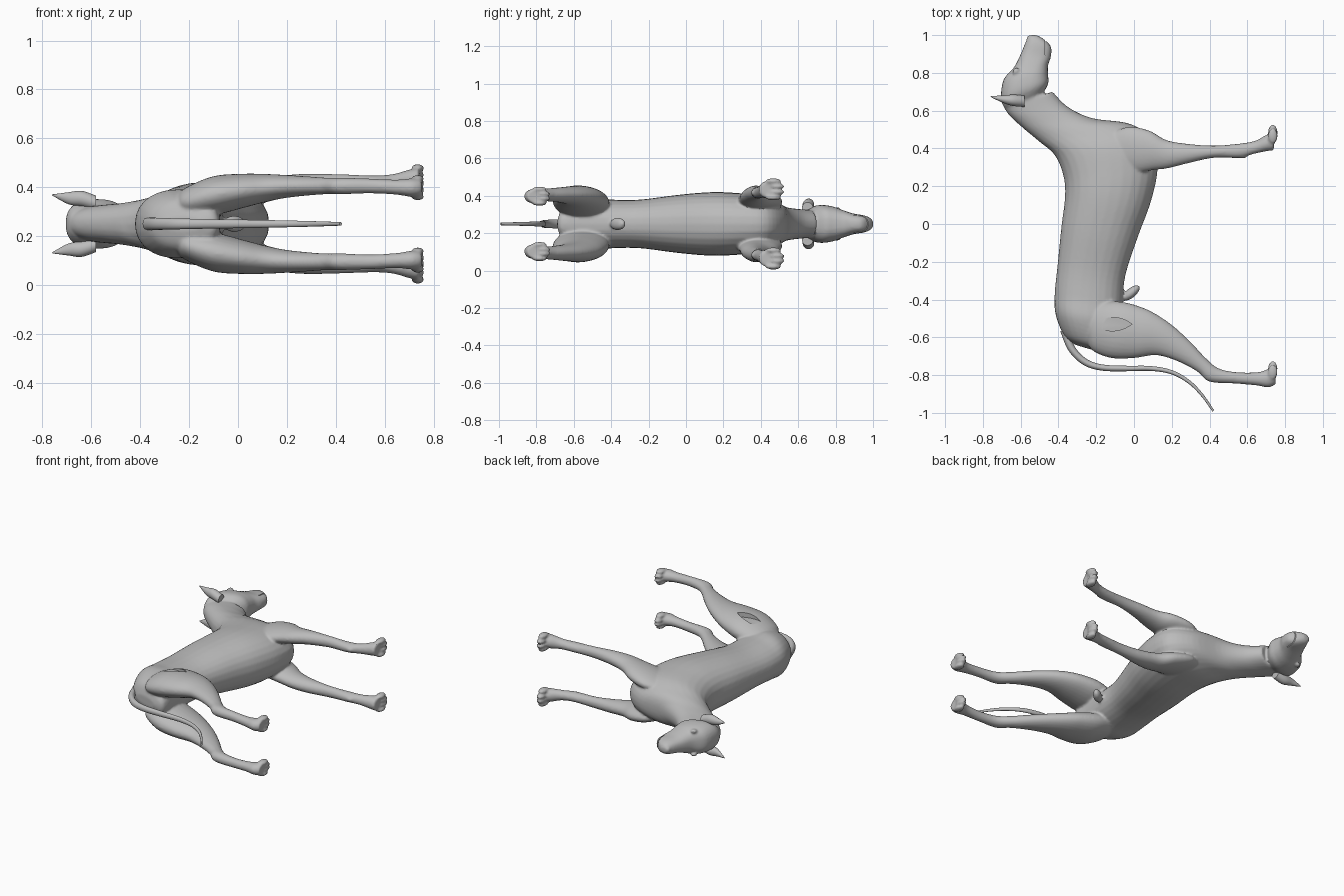
import bpy
import bmesh
import math
from mathutils import Matrix, Vector

MID = 0.25          # height of the animal's plane of symmetry as it lies on its side
SIDES = (1, -1)

default_cube = bpy.data.objects.get("Cube")
if default_cube:
    bpy.data.objects.remove(default_cube, do_unlink=True)

coat = bpy.data.materials.new("grey_coat")
coat.use_nodes = True
grey = (0.5, 0.5, 0.5, 1)
coat.diffuse_color = grey
coat.node_tree.nodes["Principled BSDF"].inputs["Base Color"].default_value = grey


def spline(a, b, c, d, t):
    """Smooth interpolation between vectors b and c."""
    return 0.5 * (2 * b + (c - a) * t + (2 * a - 5 * b + 4 * c - d) * t * t
                  + (3 * b - a - 3 * c + d) * t ** 3)


def loft(bm, sections, side=1, steps=5, sides=28, power=1.0):
    """Skin oval rings; a section is (edge x, y, other edge x, y, sideways offset, half width)."""
    keys = [Vector(s) for s in sections]
    keys = [keys[0]] + keys + [keys[-1]]
    rows = []
    for i in range(1, len(keys) - 2):
        rows += [spline(*keys[i - 1:i + 3], k / steps) for k in range(steps)]
    rows.append(keys[-1])
    rings = []
    for x1, y1, x2, y2, offset, half in rows:
        first, second = Vector((x1, y1, 0)), Vector((x2, y2, 0))
        middle, reach = (first + second) / 2, (first - second) / 2
        ring = []
        for k in range(sides):
            angle = 2 * math.pi * k / sides
            c, s = math.cos(angle), math.sin(angle)
            c = math.copysign(abs(c) ** power, c)
            s = math.copysign(abs(s) ** power, s)
            point = middle + reach * c
            point.z = MID + side * (offset + max(half, 0.001) * s)
            ring.append(bm.verts.new(point))
        rings.append(ring)
    faces = [bm.faces.new(rings[0]), bm.faces.new(rings[-1])]
    for low, high in zip(rings, rings[1:]):
        for k in range(sides):
            n = (k + 1) % sides
            faces.append(bm.faces.new((low[k], low[n], high[n], high[k])))
    bmesh.ops.recalc_face_normals(bm, faces=faces)


def blob(bm, x, y, offset, radii, side=1, turn=0):
    """Add an ellipsoid, turned in the plane of symmetry."""
    place = Matrix.Translation((x, y, MID + side * offset))
    place = place @ Matrix.Rotation(turn, 4, "Z") @ Matrix.Diagonal((*radii, 1))
    bmesh.ops.create_uvsphere(bm, u_segments=20, v_segments=12, radius=1, matrix=place)


def finish(name, bm):
    """Turn a bmesh into a coloured, selected object."""
    mesh = bpy.data.meshes.new(name)
    bm.to_mesh(mesh)
    bm.free()
    mesh.materials.append(coat)
    obj = bpy.data.objects.new(name, mesh)
    bpy.context.scene.collection.objects.link(obj)
    bpy.ops.object.select_all(action="DESELECT")
    obj.select_set(True)
    bpy.context.view_layer.objects.active = obj
    return obj


# Torso and neck, from rump to nape
torso = [
    (-.31, -.64, -.14, -.69, 0, .03),
    (-.37, -.59, -.08, -.67, 0, .10),
    (-.415, -.48, -.07, -.54, 0, .14),
    (-.42, -.37, -.06, -.42, 0, .13),
    (-.405, -.22, -.045, -.27, 0, .13),
    (-.385, -.02, .02, -.07, 0, .155),
    (-.365, .15, .09, .12, 0, .17),
    (-.375, .26, .125, .29, 0, .165),
    (-.42, .365, .11, .44, 0, .15),
    (-.50, .435, -.02, .53, 0, .115),
    (-.59, .51, -.22, .56, 0, .09),
    (-.66, .575, -.35, .62, 0, .08),
    (-.69, .62, -.43, .70, 0, .075),
]

# Skull and muzzle
head = [
    (-.69, .62, -.50, .66, 0, .07),
    (-.705, .67, -.455, .74, 0, .10),
    (-.69, .765, -.455, .79, 0, .095),
    (-.635, .83, -.455, .84, 0, .075),
    (-.60, .90, -.44, .885, 0, .056),
    (-.575, .96, -.44, .94, 0, .046),
    (-.56, .99, -.48, .98, 0, .032),
    (-.55, 1, -.515, 1, 0, .014),
]

# Hind leg, from hip to paw
hind_leg = [
    (-.24, -.45, -.25, -.61, .09, .03),
    (-.20, -.42, -.22, -.67, .09, .06),
    (-.08, -.41, -.12, -.71, .115, .08),
    (.04, -.44, .0, -.71, .135, .07),
    (.13, -.485, .10, -.695, .147, .057),
    (.22, -.55, .17, -.705, .153, .047),
    (.31, -.635, .26, -.74, .155, .039),
    (.38, -.71, .34, -.785, .155, .034),
    (.45, -.765, .40, -.835, .155, .034),
    (.55, -.785, .54, -.845, .155, .03),
    (.65, -.785, .65, -.855, .15, .031),
    (.71, -.77, .71, -.865, .148, .038),
    (.75, -.77, .75, -.85, .148, .035),
]

# Front leg, from shoulder to paw
front_leg = [
    (-.12, .48, -.12, .28, .10, .03),
    (-.03, .515, .0, .27, .115, .05),
    (.08, .495, .10, .285, .135, .052),
    (.17, .445, .18, .295, .15, .047),
    (.28, .425, .28, .32, .163, .042),
    (.42, .415, .42, .35, .168, .035),
    (.55, .425, .56, .35, .167, .031),
    (.64, .44, .63, .37, .172, .032),
    (.70, .47, .70, .385, .18, .042),
    (.745, .465, .74, .39, .185, .042),
]

skin = bmesh.new()
loft(skin, torso, power=0.9)
loft(skin, head, power=0.8)
for side in SIDES:
    loft(skin, hind_leg, side)
    loft(skin, front_leg, side)
    # Toes, the middle pair reaching further forward
    for k in (-1.5, -0.5, 0.5, 1.5):
        back = 0.018 if abs(k) > 1 else 0
        blob(skin, .735, -.765 - back, .148 + k * .025, (.026, .04, .014), side)
        blob(skin, .735, .485 - back, .185 + k * .029, (.026, .042, .016), side)
    # Eyelid, and the small pad behind the wrist
    blob(skin, -.625, .808, .078, (.018, .022, .012), side, -0.6)
    blob(skin, .575, .36, .167, (.025, .014, .014), side)
# Nose pad and sheath
blob(skin, -.548, .98, 0, (.022, .02, .024))
blob(skin, -.015, -.365, 0, (.058, .026, .034), turn=0.7)

body = finish("body", skin)
remesh = body.modifiers.new("blend_parts", "REMESH")
remesh.mode = "VOXEL"
remesh.voxel_size = 0.0075
soften = body.modifiers.new("soften", "SMOOTH")
soften.factor = 0.5
soften.iterations = 6
bpy.ops.object.convert(target="MESH")

# Cutter for the lens-shaped recess in the upper thigh and the mouth slit
cut = bmesh.new()
outline = []
for sign in SIDES:
    for k in range(12):
        t = sign * (1 - k / 6)
        outline.append(cut.verts.new((-.115 + .105 * t, -.53 + sign * .036 * (1 - t * t), .42)))
base = cut.faces.new(outline)
lifted = bmesh.ops.extrude_face_region(cut, geom=[base])["geom"]
bmesh.ops.translate(cut, vec=(0, 0, .1),
                    verts=[v for v in lifted if isinstance(v, bmesh.types.BMVert)])
slit = Matrix.Translation((-.47, .95, MID)) @ Matrix.Diagonal((.005, .11, .2, 1))
bmesh.ops.create_cube(cut, size=1, matrix=slit)
bmesh.ops.recalc_face_normals(cut, faces=cut.faces[:])
cutter = finish("recess_cutter", cut)
cutter.hide_render = True

carve = body.modifiers.new("carve", "BOOLEAN")
carve.operation = "DIFFERENCE"
carve.solver = "EXACT"
carve.object = cutter
bpy.ops.object.select_all(action="DESELECT")
body.select_set(True)
bpy.context.view_layer.objects.active = body
bpy.ops.object.convert(target="MESH")
bpy.data.objects.remove(cutter, do_unlink=True)
bpy.ops.object.shade_smooth_by_angle(angle=math.radians(40))

# Tail, a tapering tube following the rump and curling away
path = [(-.37, -.56), (-.33, -.66), (-.26, -.73), (-.17, -.76), (-.04, -.765), (.09, -.765),
        (.20, -.785), (.29, -.835), (.36, -.905), (.42, -.99)]
tail_rings = []
for i, (x, y) in enumerate(path):
    before, after = path[max(i - 1, 0)], path[min(i + 1, len(path) - 1)]
    normal = Vector((before[1] - after[1], after[0] - before[0])).normalized()
    radius = 0.027 - 0.0022 * i
    edge = normal * radius * 0.8
    tail_rings.append((x + edge.x, y + edge.y, x - edge.x, y - edge.y, 0, radius))
tail = bmesh.new()
loft(tail, tail_rings, sides=16)
finish("tail", tail)
bpy.ops.object.shade_smooth_by_angle(angle=math.radians(50))

# Ears, flattened cones sweeping back from the skull
ear = [
    (-.58, .68, -.58, .62, .085, .03),
    (-.64, .685, -.64, .625, .103, .032),
    (-.70, .68, -.69, .64, .105, .024),
    (-.76, .678, -.755, .67, .118, .003),
]
for side, label in zip(SIDES, ("upper_ear", "lower_ear")):
    shape = bmesh.new()
    loft(shape, ear, side, sides=20)
    finish(label, shape)
    bpy.ops.object.shade_smooth_by_angle(angle=math.radians(50))
